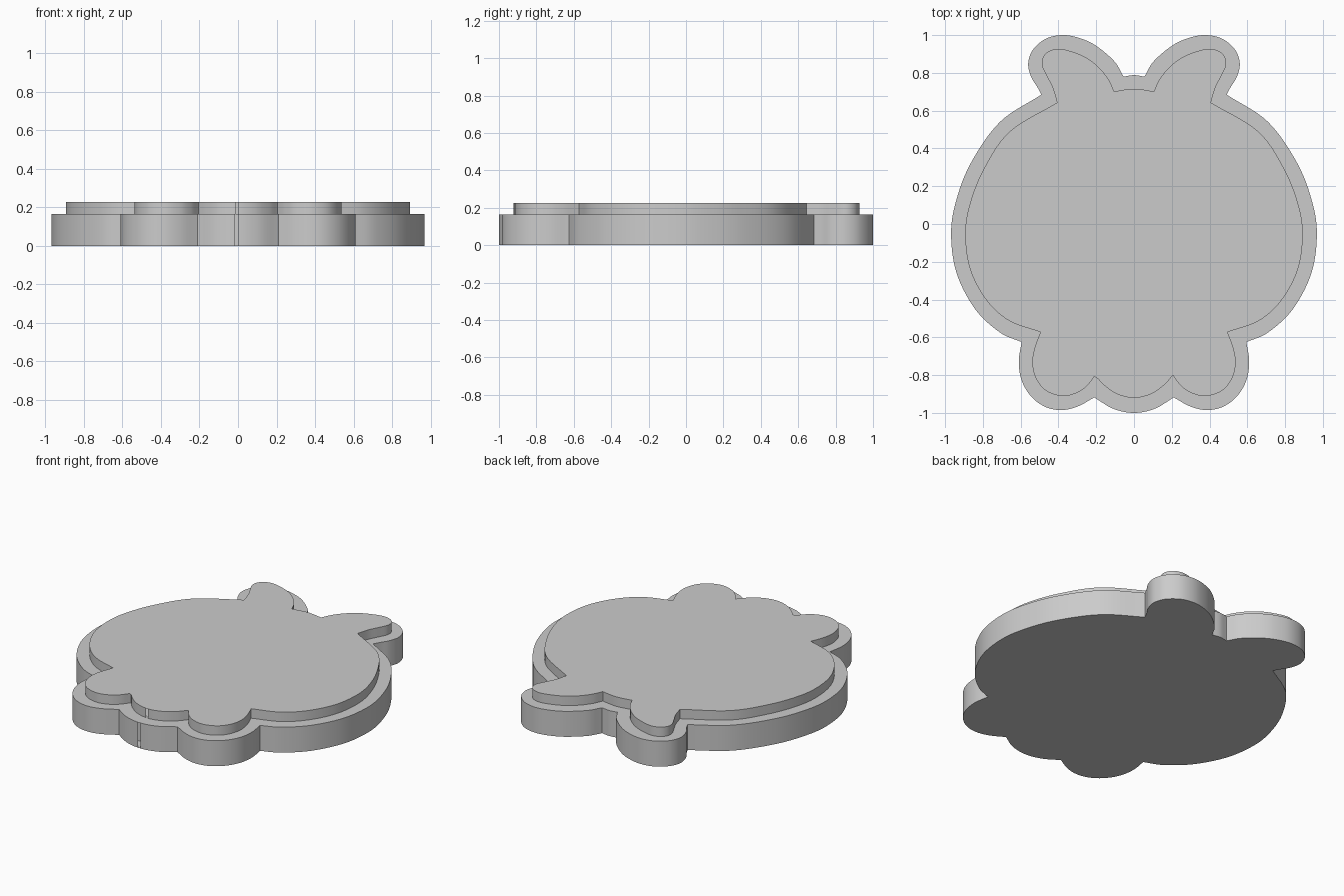
import bpy, bmesh, math
from mathutils import Vector

grey = bpy.data.materials.new("light grey")
grey.diffuse_color = (0.6, 0.6, 0.6, 1)


def spline(points, steps=7):
    """Smooth curve through the points, free at both ends."""
    p = [Vector(q) for q in points]
    p = [2 * p[0] - p[1]] + p + [2 * p[-1] - p[-2]]
    out = []
    for a, b, c, d in zip(p, p[1:], p[2:], p[3:]):
        for i in range(steps):
            t = i / steps
            out.append(0.5 * (2 * b + (c - a) * t + (2 * a - 5 * b + 4 * c - d) * t * t
                              + (3 * b - a - 3 * c + d) * t ** 3))
    return out + [p[-2]]


def plate(name, lobes, z0, z1):
    """Extrude a mirrored outline whose lobes meet in sharp corners."""
    half = []
    for lobe in lobes:
        for v in spline(lobe):
            if v.x > -1e-5 and (not half or (v - half[-1]).length > 1e-4):
                half.append(v)
    outline = half + [Vector((-v.x, v.y)) for v in reversed(half) if v.x > 1e-4]
    bm = bmesh.new()
    face = bm.faces.new([bm.verts.new((v.x, v.y, z0)) for v in outline])
    ext = bmesh.ops.extrude_face_region(bm, geom=[face], use_keep_orig=True)
    for v in ext["geom"]:
        if isinstance(v, bmesh.types.BMVert):
            v.co.z = z1
    bmesh.ops.recalc_face_normals(bm, faces=bm.faces)
    mesh = bpy.data.meshes.new(name)
    bm.to_mesh(mesh)
    bm.free()
    mesh.materials.append(grey)
    obj = bpy.data.objects.new(name, mesh)
    bpy.context.collection.objects.link(obj)
    bpy.ops.object.select_all(action="DESELECT")
    obj.select_set(True)
    bpy.context.view_layer.objects.active = obj
    bpy.ops.object.shade_smooth_by_angle(angle=math.radians(30))


# Lower plate: head dip, ear, body, foot, tail
plate("base_plate", [
    [(-0.055, 0.78), (0, 0.788), (0.055, 0.78)],
    [(0.055, 0.78), (0.105, 0.862), (0.206, 0.947), (0.3, 0.988), (0.385, 1.0), (0.468, 0.98),
     (0.535, 0.923), (0.56, 0.85), (0.545, 0.78), (0.513, 0.727), (0.49, 0.685)],
    [(0.49, 0.685), (0.71, 0.54), (0.868, 0.315), (0.947, 0.103), (0.968, -0.07),
     (0.937, -0.267), (0.84, -0.452), (0.71, -0.574), (0.595, -0.625)],
    [(0.595, -0.625), (0.61, -0.73), (0.593, -0.833), (0.54, -0.918), (0.465, -0.97),
     (0.38, -0.985), (0.296, -0.965), (0.21, -0.918)],
    [(-0.21, -0.918), (-0.11, -0.978), (0, -1.0), (0.11, -0.978), (0.21, -0.918)],
], 0, 0.165)

# Upper plate: same shape, set in from the rim
plate("raised_plate", [
    [(-0.105, 0.702), (0, 0.716), (0.105, 0.702)],
    [(0.105, 0.702), (0.135, 0.765), (0.19, 0.833), (0.27, 0.89), (0.38, 0.926), (0.444, 0.918),
     (0.48, 0.886), (0.487, 0.84), (0.46, 0.78), (0.43, 0.72), (0.407, 0.643)],
    [(0.407, 0.643), (0.66, 0.488), (0.80, 0.282), (0.874, 0.088), (0.893, -0.07),
     (0.866, -0.245), (0.78, -0.405), (0.66, -0.513), (0.495, -0.572)],
    [(0.495, -0.572), (0.527, -0.66), (0.538, -0.74), (0.518, -0.82), (0.465, -0.883),
     (0.38, -0.911), (0.3, -0.893), (0.245, -0.853), (0.206, -0.80)],
    [(-0.206, -0.80), (-0.16, -0.852), (-0.09, -0.9), (0, -0.921),
     (0.09, -0.9), (0.16, -0.852), (0.206, -0.80)],
], 0.165, 0.226)
